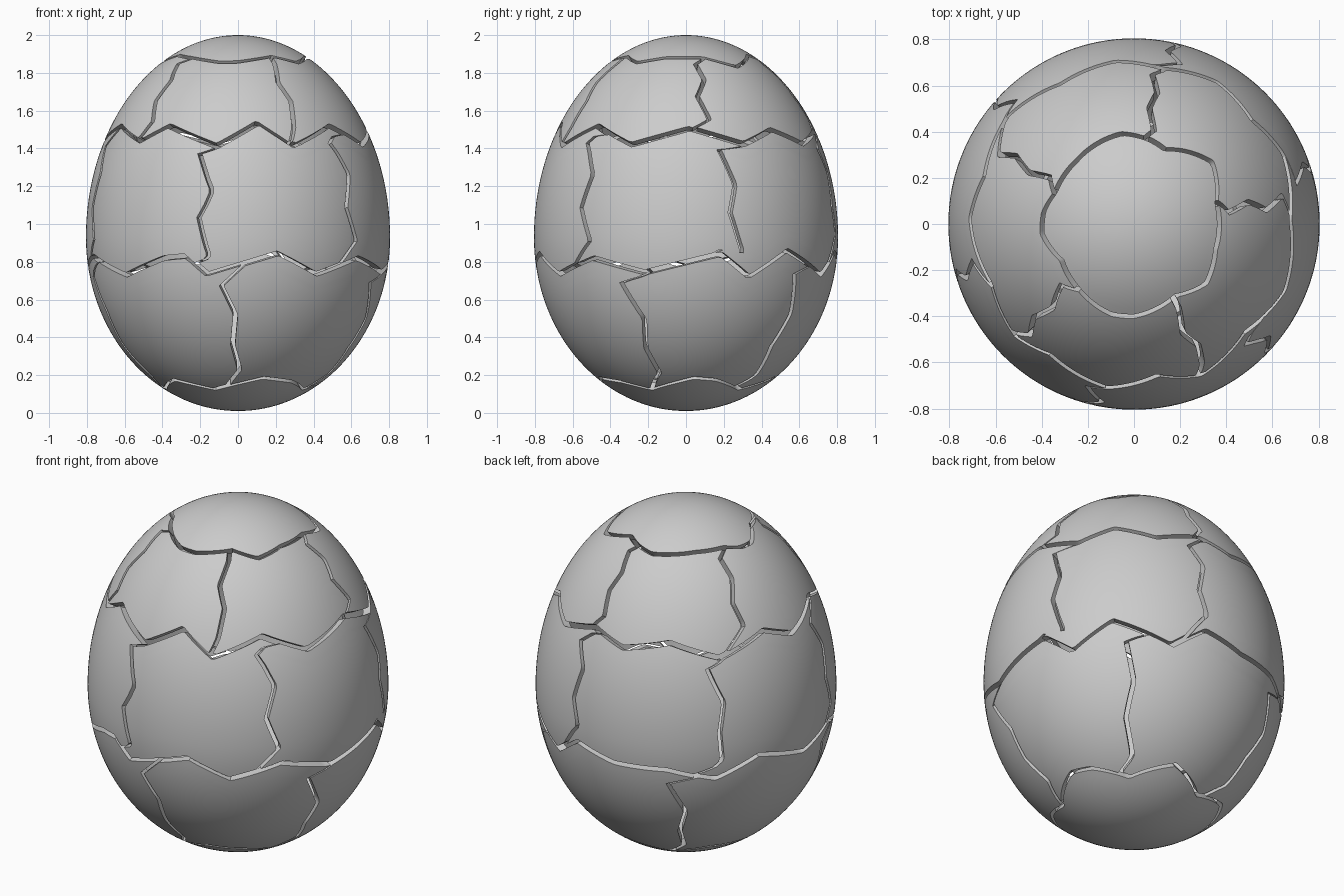
import bpy, bmesh
from math import sin, cos, asin, radians, sqrt, degrees

if "Cube" in bpy.data.objects:
    bpy.data.objects.remove(bpy.data.objects["Cube"])

R, ZC, UP, DOWN = 0.805, 0.93, 1.07, 0.92   # egg profile: two half ellipses
GAP, WALL = 0.012, 0.045                    # half crack width, shell thickness


def surf(a, t):
    """Point on the egg at azimuth a (degrees) and latitude t (radians)."""
    a = radians(a)
    h = UP if t > 0 else DOWN
    return (R * cos(t) * cos(a), R * cos(t) * sin(a), ZC + h * sin(t))


def lat(z):
    return asin(max(-1, min(1, (z - ZC) / (UP if z > ZC else DOWN))))


def lerp_list(pts, x):
    for (x0, y0), (x1, y1) in zip(pts, pts[1:]):
        if x0 <= x <= x1:
            return y0 + (y1 - y0) * (x - x0) / (x1 - x0)
    return pts[-1][1]


def ring(pts):
    """Closed crack line: latitude as a function of azimuth."""
    p = [(a, lat(z)) for a, z in pts]
    p = [(p[-1][0] - 360, p[-1][1])] + p + [(p[0][0] + 360, p[0][1])]
    return lambda a: lerp_list(p, (a + 180) % 360 - 180)


# Crack rings, bottom to top (azimuth, height)
ring0 = ring([(-165, .13), (-137, .175), (-108, .125), (-74, .185), (-50, .165),
              (-28, .125), (5, .185), (20, .175), (46, .125), (78, .185),
              (110, .125), (140, .18), (170, .165)])
ring1 = ring([(-163, .83), (-139, .73), (-119, .82), (-110, .83), (-102, .735),
              (-75, .845), (-58, .735), (-38, .82), (-16, .745), (13, .84),
              (25, .72), (42, .86), (65, .73), (78, .85), (96, .79),
              (118, .79), (136, .73), (154, .84), (178, .76)])
ring2 = ring([(-173, .46 + 1), (-157, 1.52), (-137, 1.44), (-123, 1.52), (-99, 1.415),
              (-81, 1.535), (-66, 1.415), (-44, 1.52), (-24, 1.42), (2, 1.505),
              (25, 1.425), (41, 1.5), (60, 1.425), (80, 1.49), (96, 1.435),
              (118, 1.49), (140, 1.41), (162, 1.5), (178, 1.43)])
cap_radii = [(-174, .40), (-153, .35), (-131, .37), (-104, .403), (-90, .40),
             (-60, .36), (-40, .405), (-17, .37), (14, .37), (38, .432),
             (68, .35), (82, .375), (97, .395), (133, .37), (158, .368), (172, .395)]
ring3 = ring([(a, ZC + UP * sqrt(1 - (r / R) ** 2)) for a, r in cap_radii])

# Upright cracks per band: azimuths from top to bottom at these fractions
FR = [0, .1, .35, .6, .86, 1]
upper = [(-131, -140, -134, -137, -133, -138), (-62, -62, -66, -62, -64, -67),
         (14, 7, 11, 6, 11, 4), (82, 78, 82.5, 80, 83, 79),
         (158, 151, 154, 150, 153, 143)]
middle = [(-157, -167, -162, -165, -161, -166), (-99, -106, -100, -105, -101, -106),
          (-37, -47, -40, -44, -39, -47), (25, 14, 19.5, 17, 22, 11),
          (83, 74, 79, 76, 79, 71), (141, 134, 140, 138, 139, 129)]
lower = [(-158, -167, -162, -164, -160, -167), (-88, -96.5, -91, -92.5, -89, -97),
         (-15, -26, -18, -20, -16, -26), (55, 47, 50, 46, 49, 40),
         (129, 118, 125, 122, 124, 116)]


def finish(name, bm):
    bm.normal_update()
    mid = sum((f.normal.dot((f.calc_center_median().x, f.calc_center_median().y,
               f.calc_center_median().z - ZC)) for f in bm.faces))
    if mid < 0:
        bmesh.ops.reverse_faces(bm, faces=bm.faces[:])
    me = bpy.data.meshes.new(name)
    bm.to_mesh(me)
    bm.free()
    ob = bpy.data.objects.new(name, me)
    bpy.context.collection.objects.link(ob)
    bpy.ops.object.select_all(action='DESELECT')
    ob.select_set(True)
    bpy.context.view_layer.objects.active = ob
    m = ob.modifiers.new("shell", 'SOLIDIFY')
    m.thickness, m.offset = WALL, -1
    bpy.ops.object.modifier_apply(modifier=m.name)
    bpy.ops.object.shade_smooth_by_angle(angle=radians(35))


def band(name, low, high, cracks, nu=44, nv=30):
    for i, left in enumerate(cracks):
        right = cracks[(i + 1) % len(cracks)]
        if i == len(cracks) - 1:
            right = [a + 360 for a in right]
        bm = bmesh.new()
        rows = []
        for j in range(nv + 1):
            v = j / nv
            a0, a1 = (lerp_list(list(zip(FR, c)), v) for c in (left, right))
            row = []
            for k in range(nu + 1):
                u = k / nu
                a = a0 + (a1 - a0) * u
                t0, t1 = low(a) + GAP * 1.15, high(a) - GAP * 1.15
                t = t1 + (t0 - t1) * v
                a += degrees(GAP / (R * cos(t))) * (1 - 2 * u)
                row.append(bm.verts.new(surf(a, t)))
            rows.append(row)
        for r0, r1 in zip(rows, rows[1:]):
            for k in range(nu):
                bm.faces.new((r0[k], r1[k], r1[k + 1], r0[k + 1]))
        finish(f"{name}_{i + 1}", bm)


def cap(name, edge, sign, n=120, m=14):
    pole = radians(90) * sign
    bm = bmesh.new()
    tip = bm.verts.new(surf(0, pole))
    rows = []
    for j in range(1, m + 1):
        rows.append([bm.verts.new(surf(a, pole + (edge(a) + sign * GAP - pole) * j / m))
                     for a in (360 * k / n for k in range(n))])
    for k in range(n):
        k2 = (k + 1) % n
        bm.faces.new((tip, rows[0][k], rows[0][k2]))
        for r0, r1 in zip(rows, rows[1:]):
            bm.faces.new((r0[k], r1[k], r1[k2], r0[k2]))
    finish(name, bm)


# Shell pieces
cap("bottom_cap", ring0, -1)
band("lower_shell", ring0, ring1, lower)
band("middle_shell", ring1, ring2, middle)
band("upper_shell", ring2, ring3, upper)
cap("top_cap", ring3, 1)
